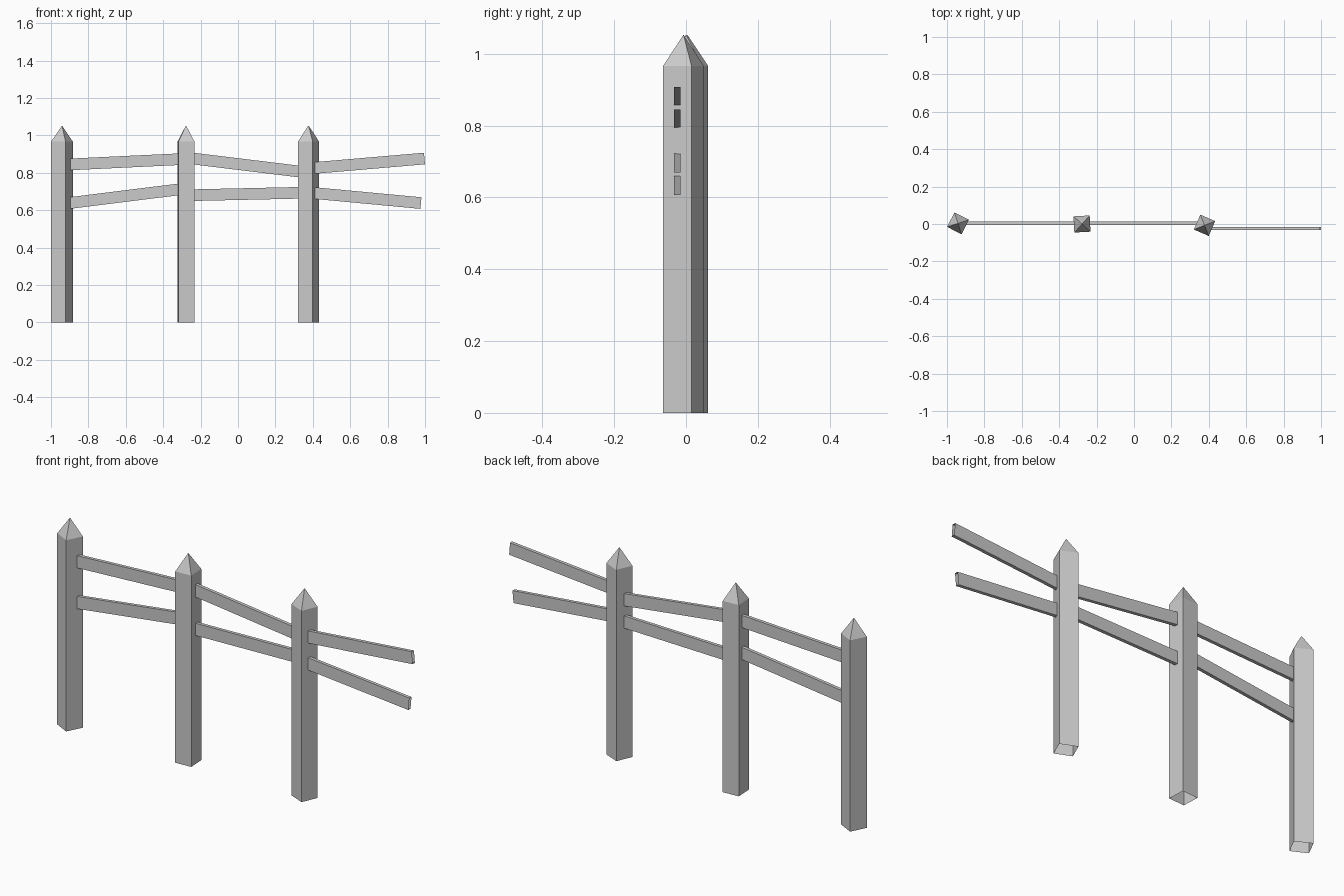
import bpy, bmesh, math
from mathutils import Vector

if "Cube" in bpy.data.objects:
    bpy.data.objects.remove(bpy.data.objects["Cube"])


def make_object(name, verts, faces, location=(0, 0, 0), turn=0.0):
    mesh = bpy.data.meshes.new(name)
    mesh.from_pydata(verts, [], faces)
    bm = bmesh.new()
    bm.from_mesh(mesh)
    bm.to_mesh(mesh)
    bm.free()
    obj = bpy.data.objects.new(name, mesh)
    obj.location = location
    obj.rotation_euler.z = math.radians(turn)
    bpy.context.collection.objects.link(obj)
    return obj


# Four open-ended side faces joining ring 0-3 to ring 4-7
SIDES = [(i, (i + 1) % 4, (i + 1) % 4 + 4, i + 4) for i in range(4)]


def post(name, x, y, turn, half=0.0433, shoulder=0.966, tip=1.053):
    """Square post with a pyramid point and no bottom face."""
    ring = [(-half, -half), (half, -half), (half, half), (-half, half)]
    verts = [(a, b, z) for z in (0, shoulder) for a, b in ring] + [(0, 0, tip)]
    caps = [(i + 4, (i + 1) % 4 + 4, 8) for i in range(4)]
    return make_object(name, verts, SIDES + caps, (x, y, 0), turn)


def rail(name, start, end, y, height=0.062, thick=0.017):
    """Thin sloping board between two (x, z) points, with open ends."""
    a, b = (Vector((p[0], 0, p[1])) for p in (start, end))
    d = (b - a).normalized()
    up = Vector((-d.z, 0, d.x)) * height / 2
    side = Vector((0, thick / 2, 0))
    ring = [-side - up, side - up, side + up, -side + up]
    verts = [p + r for p in (a, b) for r in ring]
    return make_object(name, verts, SIDES, (0, y, 0))


# Posts, each turned a little differently
post("left_post", -0.941, 0.0035, -27)
post("middle_post", -0.278, 0.0, 3)
post("right_post", 0.377, -0.007, -23.5)

# Crooked rails: (bay, y, upper ends, lower ends)
BAYS = [
    ("left", 0.004, (-0.91, 0.844), (-0.30, 0.873), (-0.91, 0.637), (-0.30, 0.713)),
    ("middle", 0.004, (-0.25, 0.877), (0.34, 0.805), (-0.25, 0.680), (0.34, 0.693)),
    ("right", -0.0245, (0.40, 0.825), (0.997, 0.876), (0.40, 0.692), (0.978, 0.638)),
]
for bay, y, u0, u1, l0, l1 in BAYS:
    rail(bay + "_upper_rail", u0, u1, y)
    rail(bay + "_lower_rail", l0, l1, y)
